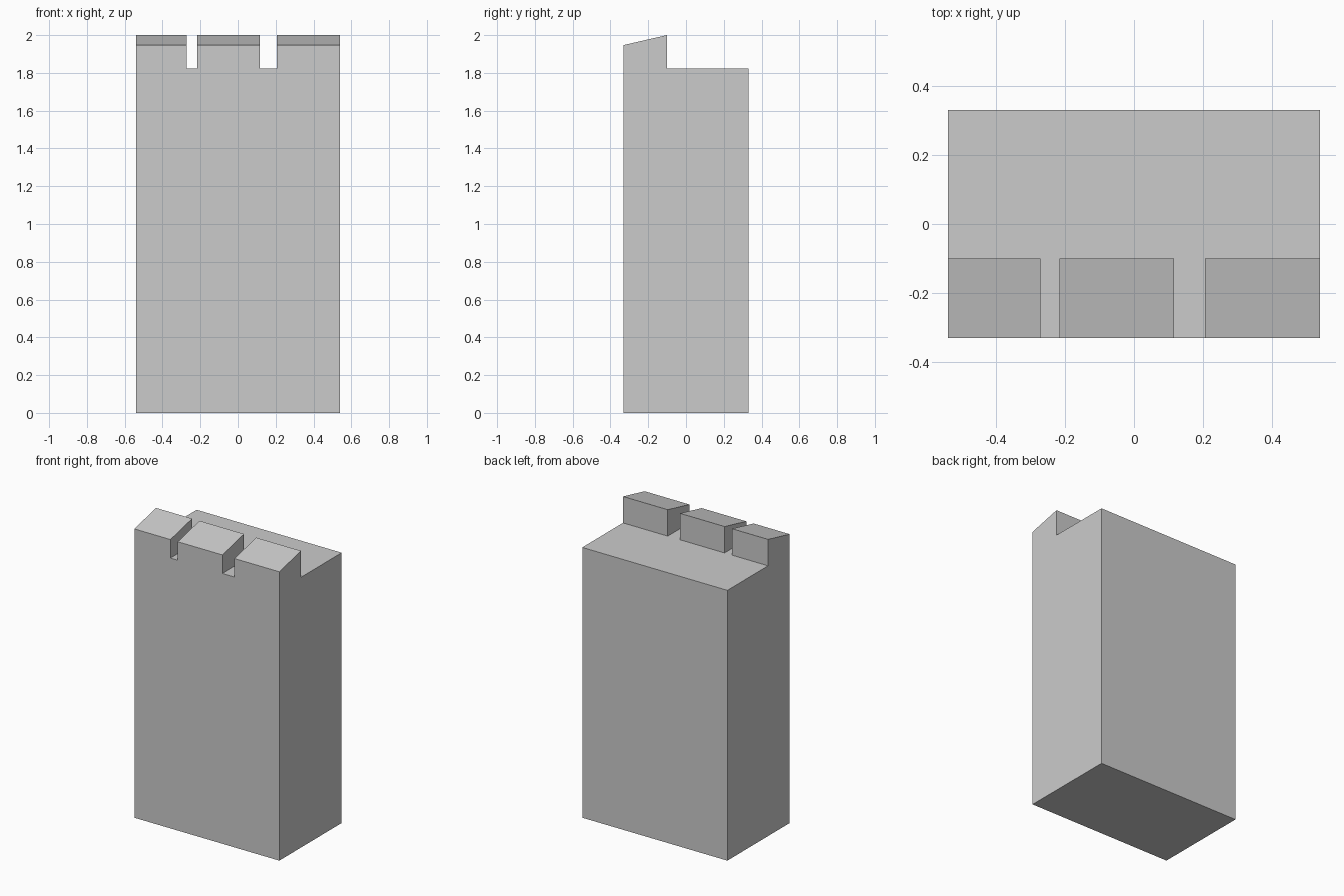
import bpy, bmesh
from mathutils import Matrix, Vector

if "Cube" in bpy.data.objects:
    bpy.data.objects.remove(bpy.data.objects["Cube"])

HALF_X, HALF_Y = 0.541, 0.332
LEDGE_Z, FRONT_Z, BACK_Z = 1.822, 1.947, 2.0
MERLON_BACK = -0.101
GAPS = [(-0.272, -0.217), (0.116, 0.207)]

# Main block
bm = bmesh.new()
bmesh.ops.create_cube(bm, size=1, matrix=Matrix.Translation((0, 0, LEDGE_Z / 2))
                      @ Matrix.Diagonal((2 * HALF_X, 2 * HALF_Y, LEDGE_Z, 1)))


def slice_block(point, normal):
    geom = bm.verts[:] + bm.edges[:] + bm.faces[:]
    bmesh.ops.bisect_plane(bm, geom=geom, plane_co=point, plane_no=normal)


# Mark out the parapet and its gaps on the block
slice_block((0, MERLON_BACK, 0), (0, 1, 0))
for gap in GAPS:
    for x in gap:
        slice_block((x, 0, 0), (1, 0, 0))


# Raise the three parapet teeth, with tops sloping down to the front
def is_tooth(face):
    c = face.calc_center_median()
    return (face.normal.z > 0.9 and c.y < MERLON_BACK
            and not any(a < c.x < b for a, b in GAPS))


bm.normal_update()
for face in [f for f in bm.faces if is_tooth(f)]:
    new = bmesh.ops.extrude_face_region(bm, geom=[face])["geom"]
    for v in new:
        if isinstance(v, bmesh.types.BMVert):
            v.co.z = FRONT_Z if v.co.y < -HALF_Y + 0.01 else BACK_Z
    if face.is_valid:
        bmesh.ops.delete(bm, geom=[face], context='FACES_ONLY')

# Merge the coplanar strips back into clean flat faces
bmesh.ops.dissolve_limit(bm, angle_limit=0.01, verts=bm.verts[:], edges=bm.edges[:])
bmesh.ops.recalc_face_normals(bm, faces=bm.faces[:])

mesh = bpy.data.meshes.new("notched_block")
bm.to_mesh(mesh)
bm.free()
bpy.context.collection.objects.link(bpy.data.objects.new("notched_block", mesh))
